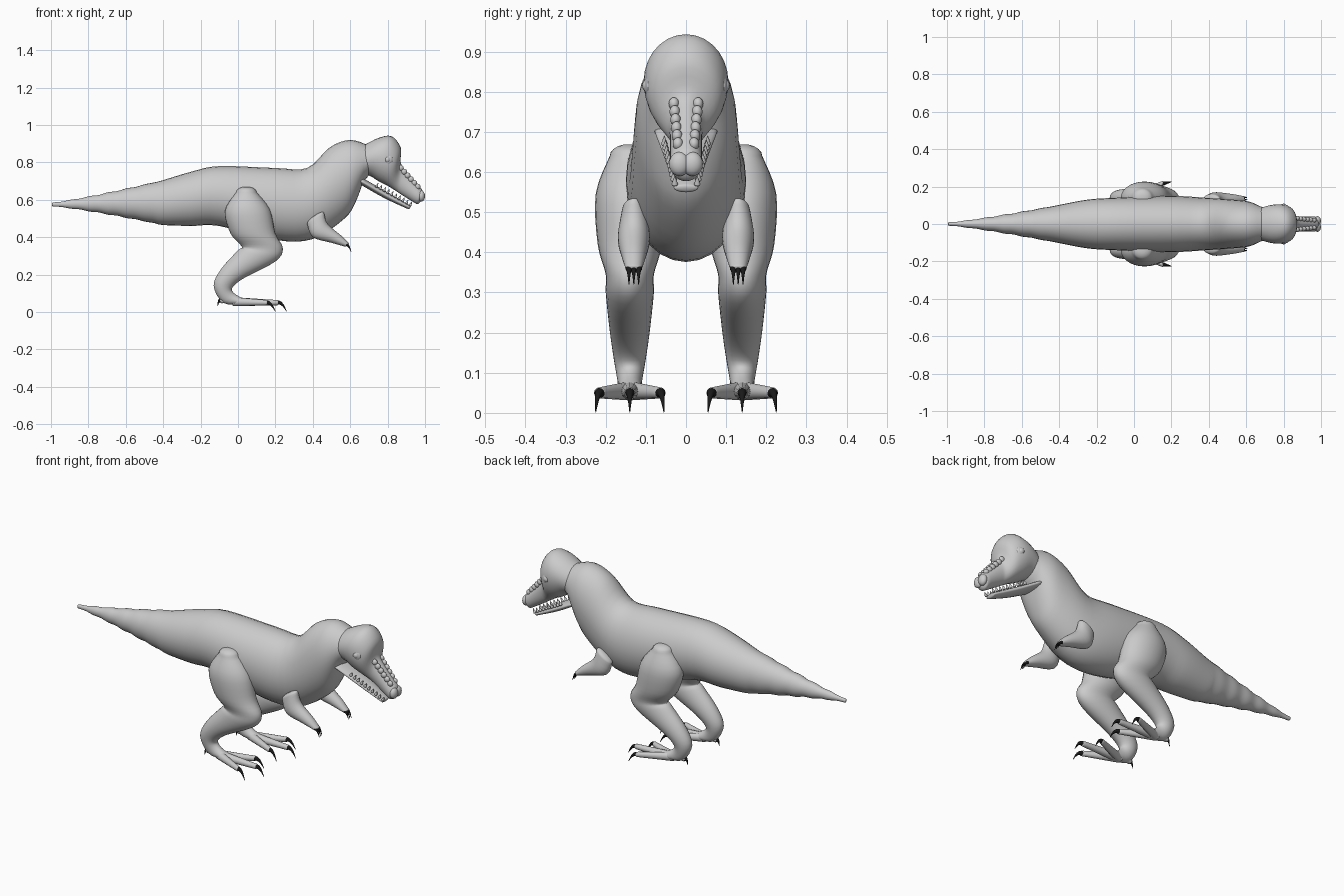
import bpy, bmesh, math
from mathutils import Vector

if "Cube" in bpy.data.objects:
    bpy.data.objects.remove(bpy.data.objects["Cube"])


def material(name, shade):
    mat = bpy.data.materials.new(name)
    mat.use_nodes = True
    colour = (shade, shade, shade, 1)
    mat.diffuse_color = colour
    mat.node_tree.nodes["Principled BSDF"].inputs["Base Color"].default_value = colour
    return mat


skin = material("grey skin", .6)
black = material("black claw", .01)


def finish(name, mesh, mat, mirrored):
    bmesh.ops.recalc_face_normals(mesh, faces=mesh.faces)
    for face in mesh.faces:
        face.smooth = True
    data = bpy.data.meshes.new(name)
    mesh.to_mesh(data)
    mesh.free()
    data.materials.append(mat)
    part = bpy.data.objects.new(name, data)
    bpy.context.collection.objects.link(part)
    if mirrored:
        modifier = part.modifiers.new("Mirror", "MIRROR")
        modifier.use_axis = (False, True, False)
        modifier.use_mirror_merge = False


def spline(before, start, end, after, t):
    """Smooth curve from start to end, guided by the neighbours."""
    leave, arrive = (end - before) / 2, (after - start) / 2
    bend = 3 * (end - start) - 2 * leave - arrive
    settle = leave + arrive - 2 * (end - start)
    return start + leave * t + bend * t * t + settle * t * t * t


def rounded_end(last, inner):
    """Shrinking rings that dome over an open end."""
    centre, up, wide = last
    out = (centre - inner[0]).normalized() * min(up.length, wide) * .6
    angles = [math.pi / 2 * k / 5 for k in range(1, 5)]
    return [(centre + out * math.sin(a), up * math.cos(a), wide * math.cos(a)) for a in angles]


def add_loft(mesh, sections, sides, steps=4):
    """Section: upper x and z, lower x and z, half width, y of the centre."""
    keys = []
    for top_x, top_z, low_x, low_z, wide, y in sections:
        top, low = Vector((top_x, y, top_z)), Vector((low_x, y, low_z))
        keys.append(((top + low) / 2, (top - low) / 2, wide))
    padded = [keys[0], *keys, keys[-1]]
    rings = []
    for near in zip(padded, padded[1:], padded[2:], padded[3:]):
        for step in range(steps):
            rings.append([spline(*values, step / steps) for values in zip(*near)])
    rings.append(keys[-1])
    first = rounded_end(rings[0], rings[1])
    rings = first[::-1] + rings + rounded_end(rings[-1], rings[-2])

    angles = [math.tau * k / sides for k in range(sides)]
    loops = []
    for centre, up, wide in rings:
        side = Vector((0, wide, 0))
        loops.append([mesh.verts.new(centre + up * math.cos(a) + side * math.sin(a)) for a in angles])
    for here, following in zip(loops, loops[1:]):
        for k in range(sides):
            mesh.faces.new((here[k - 1], here[k], following[k], following[k - 1]))
    mesh.faces.new(loops[0])
    mesh.faces.new(loops[-1])


def loft(name, sections, y=0, mirrored=False):
    mesh = bmesh.new()
    add_loft(mesh, [(*section, y) for section in sections], 28)
    finish(name, mesh, skin, mirrored)


def tapers(name, items, thick, thin, bend, mat):
    """Bent tapering round rods, each from a start to an end point."""
    mesh = bmesh.new()
    count = 6
    for start, end in items:
        start, end = Vector(start), Vector(end)
        sections = []
        for k in range(count + 1):
            u = k / count
            centre = start.lerp(end, u)
            centre.z += bend * 4 * u * (1 - u)
            slope = end - start
            slope.z += bend * 4 * (1 - 2 * u)
            radius = thick + (thin - thick) * u
            up = Vector((-slope.z, slope.x)).normalized() * radius
            sections.append((centre.x + up.x, centre.z + up.y,
                             centre.x - up.x, centre.z - up.y, radius, centre.y))
        add_loft(mesh, sections, 12, 2)
    finish(name, mesh, mat, True)


def balls(name, centres, size):
    mesh = bmesh.new()
    for centre in centres:
        made = bmesh.ops.create_uvsphere(mesh, u_segments=18, v_segments=12, radius=1)
        bmesh.ops.scale(mesh, vec=size, verts=made["verts"])
        bmesh.ops.translate(mesh, vec=centre, verts=made["verts"])
    finish(name, mesh, skin, True)


# Tail with faint rings, flowing into the torso and neck
body = []
tail_rings = 12
for k in range(tail_rings + 1):
    u = k / tail_rings
    ripple = 1 + .08 * (-1) ** k * (1 - u)
    high = (.01 + .11 * u ** 1.2) * ripple
    x, z = -.99 + .59 * u, .575 + .01 * u
    body.append((x, z + high, x, z - high, high * .85))
body += [
    (-.25, .75, -.25, .46, .13),
    (-.1, .78, -.1, .46, .14),
    (.2, .77, .2, .385, .15),
    (.37, .77, .4, .39, .14),
    (.49, .88, .57, .5, .13),
    (.6, .92, .63, .59, .12),
    (.7, .89, .67, .7, .09),
]
loft("torso_neck_and_tail", body)

# Domed skull narrowing into the snout
loft("head", [
    (.67, .89, .65, .73, .08),
    (.75, .93, .7, .73, .1),
    (.82, .94, .75, .7, .105),
    (.87, .88, .79, .68, .09),
    (.87, .8, .84, .65, .05),
    (.9, .75, .87, .63, .04),
    (.98, .66, .95, .58, .04),
])

# Lower jaw and the teeth along its edge
loft("lower_jaw", [
    (.66, .72, .64, .69, .08),
    (.8, .64, .78, .61, .05),
    (.92, .57, .91, .55, .03),
])
teeth = []
for k in range(10):
    root = Vector((.74, .054, .67)).lerp(Vector((.92, .028, .57)), k / 9)
    teeth.append((root, root + Vector((.01, 0, .02))))
tapers("teeth", teeth, .008, .001, 0, skin)

# Snout ridges, nostril swellings and eyes
ridge = [Vector((.87, .03, .77)).lerp(Vector((.96, .02, .67)), k / 5) for k in range(6)]
balls("snout_ridge_bumps", ridge, (.016, .013, .016))
balls("nostril_swellings", [(.98, .016, .62)], (.02, .026, .03))
balls("eyelids", [(.8, .092, .815)], (.028, .012, .028))
balls("eyes", [(.8, .092, .815)], (.018, .017, .018))

# Legs: thigh, knee, shank, ankle and instep in one sweep
stance = .14
loft("legs", [
    (.1, .64, -.01, .64, .05),
    (.17, .55, -.07, .54, .085),
    (.2, .42, -.04, .42, .08),
    (.24, .34, .02, .35, .06),
    (.2, .27, 0, .33, .06),
    (.03, .18, -.09, .23, .05),
    (-.03, .13, -.13, .14, .04),
    (-.02, .1, -.08, .05, .03),
    (.03, .07, .01, .04, .03),
], stance, True)

# Toes and their hooked claws
toes, claws = [], []
for side in (-1, 0, 1):
    reach = .15 if side else .21
    tip = Vector((reach, stance + .075 * side, .05))
    toes.append(((-.02, stance, .055), tip))
    claws.append((tip, tip + Vector((.05, .01 * side, -.048))))
spur = Vector((-.09, stance, .06))
toes.append(((-.04, stance, .075), spur))
claws.append((spur, spur + Vector((-.02, 0, -.03))))
tapers("toes", toes, .024, .014, 0, skin)
tapers("toe_claws", claws, .013, .001, .015, black)

# Short arms and finger claws
reach_out = .13
loft("arms", [
    (.46, .53, .37, .47, .03),
    (.48, .47, .4, .4, .04),
    (.55, .41, .5, .37, .03),
    (.59, .37, .57, .35, .02),
], reach_out, True)
fingers = []
for side in (-1, 0, 1):
    knuckle = Vector((.58, reach_out + .012 * side, .36))
    fingers.append((knuckle, knuckle + Vector((.025, 0, -.04))))
tapers("finger_claws", fingers, .009, .001, .01, black)
